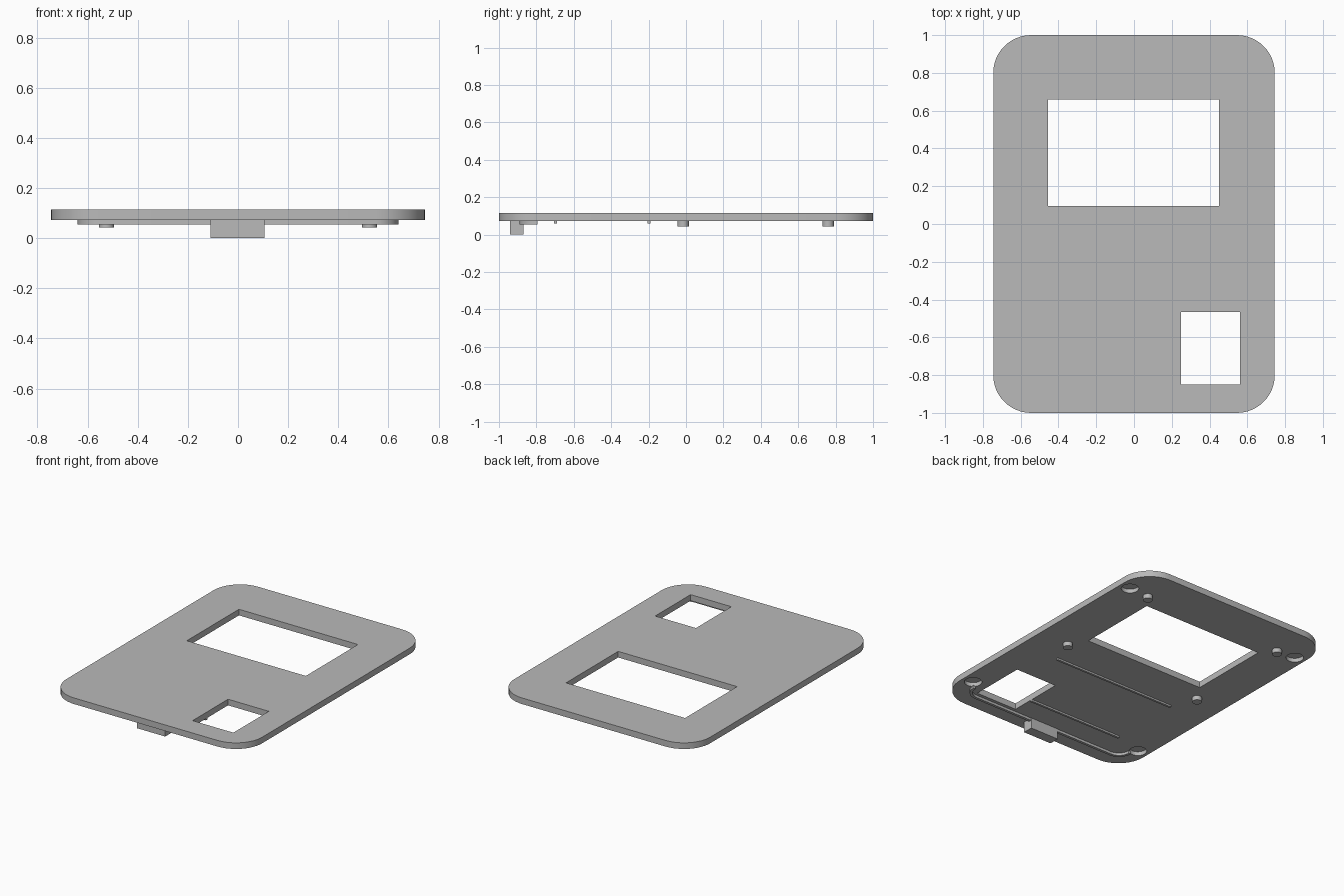
import bpy, bmesh, math
from mathutils import Matrix

cube = bpy.data.objects.get("Cube")
if cube:
    bpy.data.objects.remove(cube, do_unlink=True)

BOTTOM, TOP = 0.072, 0.114
OVERLAP = 0.004

grey = bpy.data.materials.new("plain grey")
grey.use_nodes = True
GREY = (0.49, 0.49, 0.49, 1)
grey.diffuse_color = GREY
grey.node_tree.nodes["Principled BSDF"].inputs["Base Color"].default_value = GREY


def finish(name, bm):
    bmesh.ops.recalc_face_normals(bm, faces=bm.faces)
    mesh = bpy.data.meshes.new(name)
    bm.to_mesh(mesh)
    bm.free()
    mesh.materials.append(grey)
    obj = bpy.data.objects.new(name, mesh)
    bpy.context.collection.objects.link(obj)
    return obj


def smooth(obj):
    bpy.ops.object.select_all(action="DESELECT")
    obj.select_set(True)
    bpy.context.view_layer.objects.active = obj
    bpy.ops.object.shade_smooth_by_angle(angle=math.radians(35))


def prism(name, outline, z0, z1):
    bm = bmesh.new()
    face = bm.faces.new([bm.verts.new((x, y, z0)) for x, y in outline])
    extruded = bmesh.ops.extrude_face_region(bm, geom=[face])["geom"]
    verts = [g for g in extruded if isinstance(g, bmesh.types.BMVert)]
    bmesh.ops.translate(bm, verts=verts, vec=(0, 0, z1 - z0))
    return finish(name, bm)


def box(name, x0, x1, y0, y1, z0, z1):
    return prism(name, [(x0, y0), (x1, y0), (x1, y1), (x0, y1)], z0, z1)


def cylinder(name, x, y, radius, z0, z1):
    bm = bmesh.new()
    bmesh.ops.create_cone(bm, cap_ends=True, segments=32, radius1=radius,
                          radius2=radius, depth=z1 - z0,
                          matrix=Matrix.Translation((x, y, (z0 + z1) / 2)))
    return finish(name, bm)


def arc(cx, cy, radius, start, end, steps=12):
    angles = [math.radians(start + (end - start) * i / steps) for i in range(steps + 1)]
    return [(cx + radius * math.cos(a), cy + radius * math.sin(a)) for a in angles]


def cut(target, cutter):
    mod = target.modifiers.new("cut", "BOOLEAN")
    mod.operation = "DIFFERENCE"
    mod.solver = "EXACT"
    mod.object = cutter
    bpy.context.view_layer.objects.active = target
    bpy.ops.object.modifier_apply(modifier=mod.name)
    bpy.data.objects.remove(cutter, do_unlink=True)


# Rounded cover plate
R, CX, CY = 0.2, 0.545, 0.8
outline = []
for i, (sx, sy) in enumerate([(1, 1), (-1, 1), (-1, -1), (1, -1)]):
    outline += arc(sx * CX, sy * CY, R, 90 * i, 90 * i + 90)
plate = prism("cover_plate", outline, BOTTOM, TOP)

# Screen window and small button window
cut(plate, box("cutter", -0.455, 0.45, 0.094, 0.66, 0, 0.2))
cut(plate, box("cutter", 0.25, 0.56, -0.85, -0.465, 0, 0.2))

# Round blind recesses under the corners
for x in (-0.67, 0.67):
    for y in (-0.76, 0.76):
        cut(plate, cylinder("cutter", x, y, 0.055, 0.05, BOTTOM + 0.027))
smooth(plate)

# Locating pegs
for side, x in (("right", -0.525), ("left", 0.525)):
    for place, y in (("middle", -0.015), ("back", 0.76)):
        smooth(cylinder(f"{place}_{side}_peg", x, y, 0.03, 0.042, BOTTOM + OVERLAP))

# Straight ribs, the front one stopping at the small window
box("middle_rib", -0.46, 0.46, -0.205, -0.19, 0.06, BOTTOM + OVERLAP)
box("front_rib", -0.46, 0.25, -0.705, -0.69, 0.06, BOTTOM + OVERLAP)

# Lip with curved ends along the front edge
outer = arc(-CX, -0.795, 0.095, 180, 270) + arc(CX, -0.795, 0.095, 270, 360)
inner = arc(-CX, -0.795, 0.077, 180, 270) + arc(CX, -0.795, 0.077, 270, 360)
smooth(prism("front_lip", outer + inner[::-1], 0.055, BOTTOM + OVERLAP))

# Latch block
box("latch_block", -0.11, 0.105, -0.94, -0.87, 0, BOTTOM + OVERLAP)
